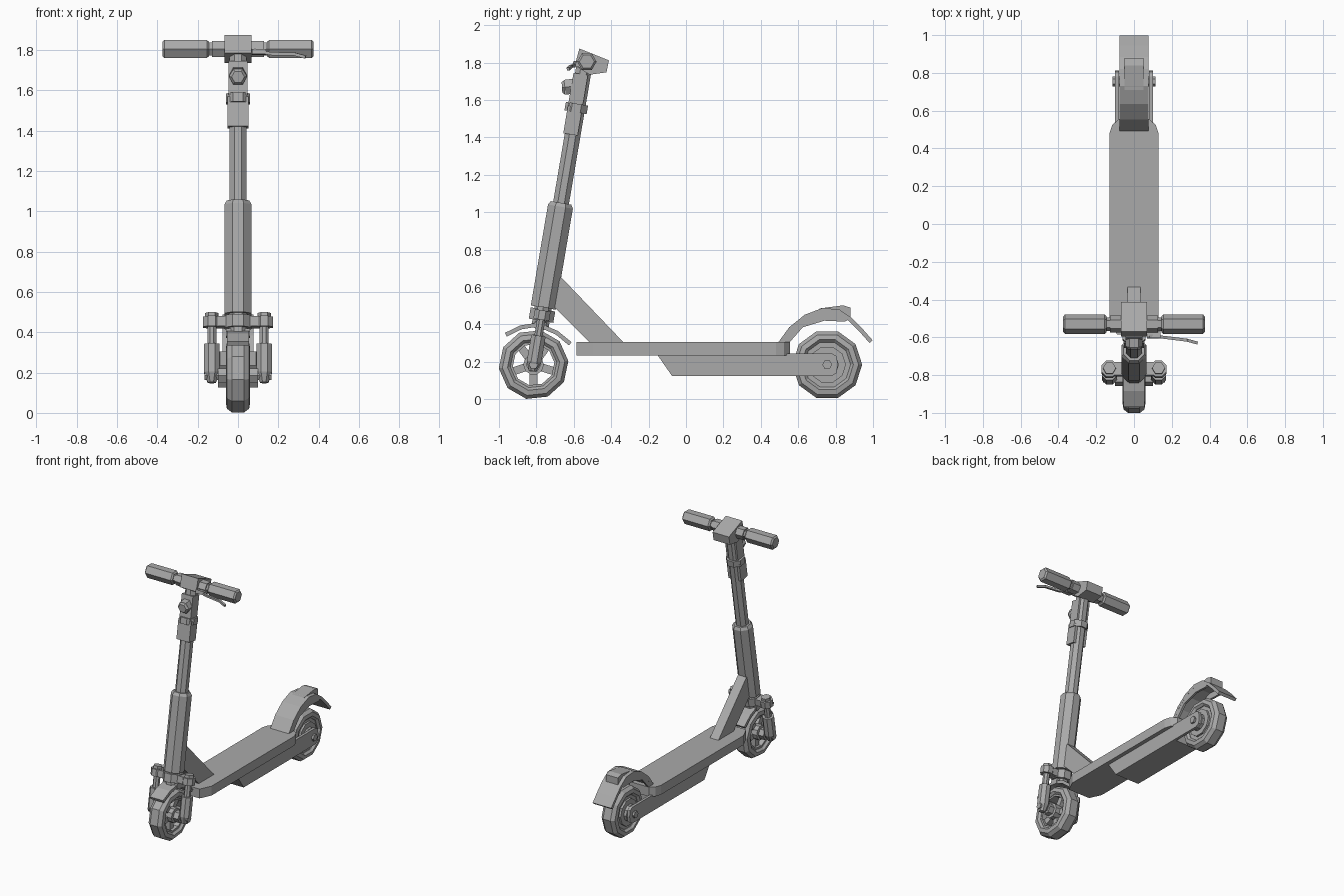
import bpy, bmesh, math
from mathutils import Vector, Matrix

cube = bpy.data.objects.get("Cube")
if cube:
    bpy.data.objects.remove(cube)

grey = bpy.data.materials.new("plain grey")
grey.use_nodes = True
COLOUR = (0.4, 0.4, 0.4, 1)
grey.diffuse_color = COLOUR
grey.node_tree.nodes["Principled BSDF"].inputs["Base Color"].default_value = COLOUR

SLOPE = 0.17                      # steering rake, y per z
FRONT = Vector((0, -0.815, 0.185))
REAR = Vector((0, 0.755, 0.185))


def steer(z, x=0, forward=0):
    """Point on the raked steering axis at height z."""
    return Vector((x, FRONT.y + SLOPE * (z - FRONT.z) - forward, z))


def finish(name, bm):
    bmesh.ops.recalc_face_normals(bm, faces=bm.faces)
    mesh = bpy.data.meshes.new(name)
    bm.to_mesh(mesh)
    bm.free()
    mesh.materials.append(grey)
    obj = bpy.data.objects.new(name, mesh)
    bpy.context.collection.objects.link(obj)
    return obj


def rod(name, a, b, r, sides=8, r2=None, flat=True):
    """Straight prism from a to b; flat turns a face forward."""
    a, b = Vector(a), Vector(b)
    d = b - a
    along = d.normalized()
    u = Vector((1, 0, 0)) if abs(along.x) < 0.9 else Vector((0, 0, 1))
    u = (u - along * u.dot(along)).normalized()
    v = along.cross(u)
    bm = bmesh.new()
    rings = []
    for p, rad in ((a, r), (b, r if r2 is None else r2)):
        ring = []
        for i in range(sides):
            t = math.tau * (i + (0.5 if flat else 0)) / sides
            ring.append(bm.verts.new(p + (u * math.cos(t) + v * math.sin(t)) * rad))
        rings.append(ring)
        bm.faces.new(ring)
    for i in range(sides):
        j = (i + 1) % sides
        bm.faces.new((rings[0][i], rings[0][j], rings[1][j], rings[1][i]))
    return finish(name, bm)


def prism(name, points, lo, hi, axis="x"):
    """Extrude a yz outline along x, or an xy outline along z."""
    bm = bmesh.new()
    place = (lambda p, h: (h, p[0], p[1])) if axis == "x" else (lambda p, h: (p[0], p[1], h))
    low = [bm.verts.new(place(p, lo)) for p in points]
    high = [bm.verts.new(place(p, hi)) for p in points]
    bm.faces.new(low)
    bm.faces.new(high)
    for i in range(len(points)):
        j = (i + 1) % len(points)
        bm.faces.new((low[i], low[j], high[j], high[i]))
    return finish(name, bm)


def block(name, centre, size, rake=True):
    """Box, leaning with the steering axis when rake is set."""
    bm = bmesh.new()
    turn = Matrix.Rotation(-math.atan(SLOPE) if rake else 0, 4, "X")
    bmesh.ops.create_cube(bm, size=1, matrix=Matrix.Translation(centre) @ turn @ Matrix.Diagonal((*size, 1)))
    return finish(name, bm)


def ring(name, centre, half_profile, phase, sides=10):
    """Lathe a closed (x, radius) section around the axle; the section is mirrored in x."""
    section = half_profile + [(-x, r) for x, r in reversed(half_profile)]
    bm = bmesh.new()
    loops = []
    for i in range(sides):
        t = math.radians(phase) + math.tau * i / sides
        loops.append([bm.verts.new(centre + Vector((x, r * math.cos(t), r * math.sin(t)))) for x, r in section])
    for i in range(sides):
        a, b = loops[i], loops[(i + 1) % sides]
        for k in range(len(section)):
            m = (k + 1) % len(section)
            bm.faces.new((a[k], a[m], b[m], b[k]))
    return finish(name, bm)


def sheet(name, outer, thickness, half_width):
    """Curved fender strip following a yz path."""
    inner = []
    for i, p in enumerate(outer):
        a, b = Vector(outer[max(i - 1, 0)]), Vector(outer[min(i + 1, len(outer) - 1)])
        d = (b - a).normalized()
        inner.append((p[0] + d.y * thickness, p[1] - d.x * thickness))
    return prism(name, outer + inner[::-1], -half_width, half_width)


# Front wheel
TYRE = [(0.03, 0.187), (0.055, 0.168), (0.06, 0.14), (0.045, 0.125)]
ring("front_tyre", FRONT, TYRE, 6)
ring("front_rim", FRONT, [(0.042, 0.13), (0.042, 0.112)], 6)
rod("front_hub", FRONT - Vector((0.055, 0, 0)), FRONT + Vector((0.055, 0, 0)), 0.055, 10)
for i in range(5):
    t = math.radians(54 + 72 * i)
    d = Vector((0, math.cos(t), math.sin(t)))
    rod("front_spoke", FRONT + d * 0.04, FRONT + d * 0.125, 0.03, 4)
rod("front_axle", FRONT - Vector((0.165, 0, 0)), FRONT + Vector((0.165, 0, 0)), 0.025, 6)

# Rear wheel
ring("rear_tyre", REAR, TYRE, 0)
ring("rear_rim", REAR, [(0.04, 0.13), (0.04, 0.1), (0.055, 0.1), (0.055, 0.03)], 0)
rod("rear_hub", REAR - Vector((0.075, 0, 0)), REAR + Vector((0.075, 0, 0)), 0.062, 10)
rod("rear_axle", REAR - Vector((0.115, 0, 0)), REAR + Vector((0.115, 0, 0)), 0.026, 6)

# Fork, mirrored legs
for s in (-1, 1):
    x = 0.13 * s
    rod("fork_upper_tube", steer(0.33, x), steer(0.44, x), 0.024, 8)
    rod("fork_lower_leg", steer(0.20, x), steer(0.34, x), 0.042, 8)
    rod("fork_leg_tip", steer(0.15, x), steer(0.20, x), 0.022, 8, 0.042)
    rod("fork_cap", steer(0.47, x), steer(0.495, x), 0.034, 6, flat=False)
    rod("fork_dropout", FRONT + Vector((0.06 * s, 0, 0)), FRONT + Vector((0.1 * s, 0, 0)), 0.042, 6)
    rod("fork_crown_end", steer(0.425, x), steer(0.475, x), 0.046, 8)
block("fork_crown", steer(0.45), (0.26, 0.07, 0.05))
rod("fork_crown_centre", steer(0.42), steer(0.48), 0.072, 8)
rod("steering_stem", steer(0.39), steer(0.50), 0.05, 8)

# Front fender
sheet("front_fender", [(-0.968, 0.355), (-0.885, 0.395), (-0.79, 0.41), (-0.685, 0.365), (-0.612, 0.305)], 0.022, 0.055)
block("front_fender_mount", steer(0.395), (0.12, 0.06, 0.04))

# Steering column
rod("lower_column", steer(0.49), steer(1.03), 0.073)
rod("lower_column_lip", steer(1.03), steer(1.05), 0.073, r2=0.06)
rod("upper_column", steer(1.04), steer(1.78), 0.046)
block("folding_clamp", steer(1.49, 0, 0.012), (0.106, 0.078, 0.15))
rod("clamp_collar", steer(1.535, 0, 0.005), steer(1.58, 0, 0.005), 0.065)
block("lamp_bracket", steer(1.655, 0, 0.012), (0.092, 0.078, 0.17))
rod("headlamp", steer(1.675, 0, 0.03), steer(1.668, 0, 0.085), 0.046, 6, flat=False)
rod("headlamp_lens", steer(1.668, 0, 0.085), steer(1.667, 0, 0.1), 0.046, 6, 0.032, flat=False)

# Handlebar
prism("handlebar_head", [(-0.57, 1.875), (-0.412, 1.812), (-0.425, 1.748), (-0.515, 1.735), (-0.595, 1.785)], -0.068, 0.068)
BAR = Vector((0, -0.53, 1.805))
for s in (-1, 1):
    for name, x0, x1, r, r2 in (("bar", 0.06, 0.128, 0.045, 0.045), ("bar_neck", 0.125, 0.15, 0.036, 0.036),
                                ("grip_shoulder", 0.145, 0.155, 0.042, 0.052), ("grip", 0.155, 0.365, 0.052, 0.052),
                                ("grip_end", 0.365, 0.375, 0.052, 0.04)):
        rod(name, BAR + Vector((x0 * s, 0, 0)), BAR + Vector((x1 * s, 0, 0)), r, 6, r2, flat=True)

# Brake lever on the left
block("lever_mount", (0.105, -0.585, 1.79), (0.07, 0.04, 0.025))
lever = [Vector(p) for p in ((0.08, -0.592, 1.80), (0.16, -0.6, 1.782), (0.28, -0.615, 1.78), (0.335, -0.63, 1.765))]
for a, b in zip(lever, lever[1:]):
    rod("brake_lever", a, b, 0.011, 4)

# Strut from column to deck
prism("strut", [(-0.67, 0.655), (-0.33, 0.30), (-0.51, 0.30), (-0.72, 0.51)], -0.035, 0.035)

# Deck with cut corners, and battery tray below
outline = [(0.13, -0.50), (0.13, 0.48), (0.115, 0.525), (0.08, 0.555)]
outline = [(0.09, -0.585)] + outline
deck = prism("deck", outline + [(-x, y) for x, y in reversed(outline)], 0.235, 0.305, "z")
prism("battery_tray", [(-0.155, 0.24), (-0.075, 0.125), (0.545, 0.125), (0.545, 0.24)], -0.1, 0.1)
arm = [(0.54, 0.125), (0.78, 0.125), (0.805, 0.14), (0.812, 0.185), (0.805, 0.23), (0.78, 0.245), (0.54, 0.245)]
for s in (-1, 1):
    prism("rear_arm", arm, *sorted((0.08 * s, 0.1 * s)))

# Rear fender with side walls and tail lamp
back = [(0.49, 0.30), (0.552, 0.385), (0.635, 0.452), (0.73, 0.488), (0.82, 0.48), (0.885, 0.435), (0.945, 0.375), (0.998, 0.315)]
sheet("rear_fender", back, 0.022, 0.077)
wall = back[:6] + [(0.85, 0.415), (0.74, 0.42), (0.625, 0.385), (0.55, 0.30)]
for s in (-1, 1):
    prism("rear_fender_side", wall, *sorted((0.06 * s, 0.0765 * s)))
prism("tail_lamp", [(0.71, 0.485), (0.84, 0.502), (0.88, 0.49), (0.88, 0.435), (0.80, 0.46)], -0.05, 0.05)
